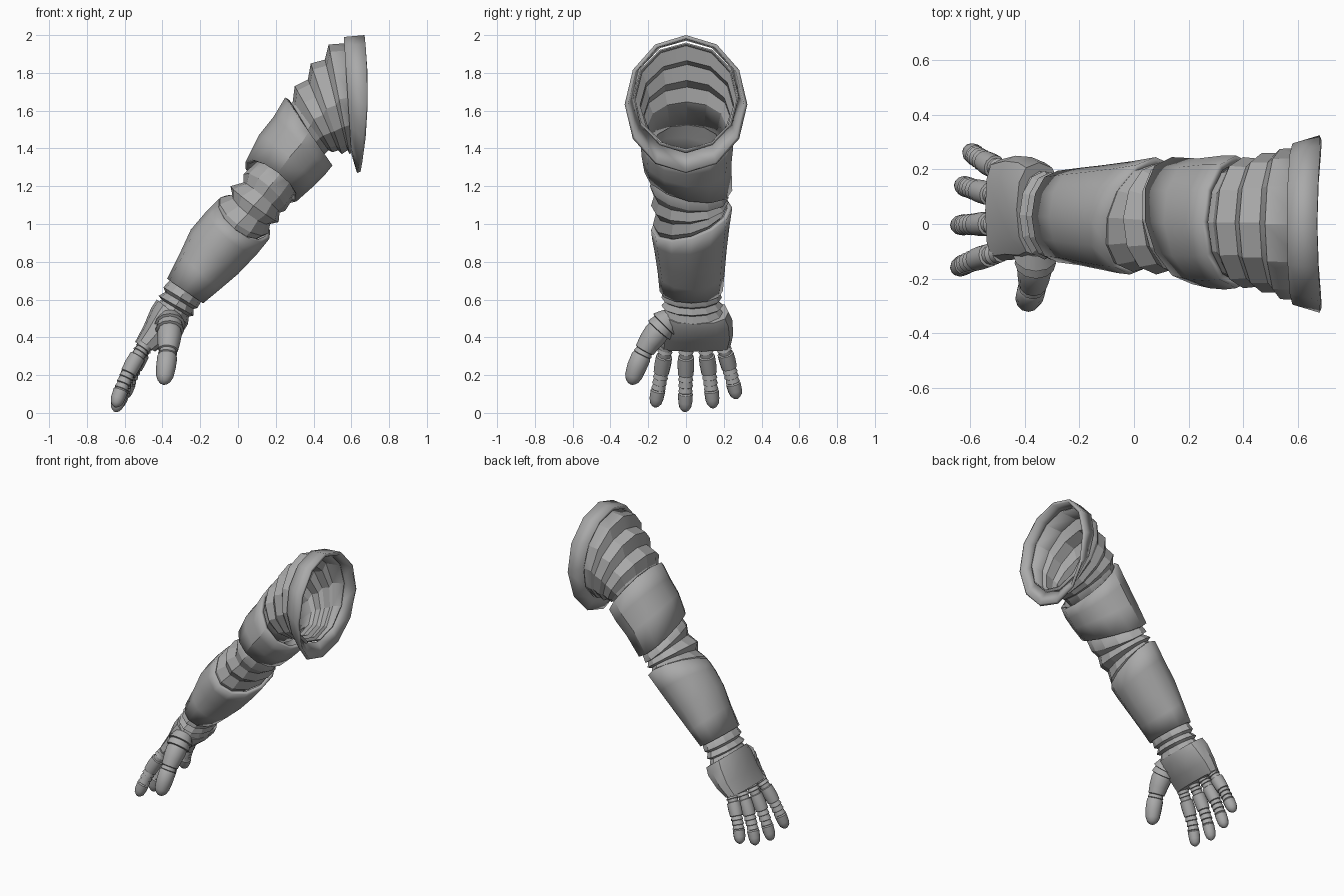
import bpy
import bmesh
from math import sin, cos, pi, radians, copysign
from mathutils import Vector

default_cube = bpy.data.objects.get("Cube")
if default_cube:
    bpy.data.objects.remove(default_cube, do_unlink=True)

steel = bpy.data.materials.new("grey steel")
steel.use_nodes = True
grey = (0.4, 0.4, 0.4, 1)
steel.diffuse_color = grey
steel.node_tree.nodes["Principled BSDF"].inputs["Base Color"].default_value = grey


def loft(name, rings, capped=False, thickness=0, crease=35):
    """Skin a list of rings, running from the shoulder towards the fingertips."""
    bm = bmesh.new()
    loops = [[bm.verts.new(p) for p in ring] for ring in rings]
    count = len(loops[0])
    for upper, lower in zip(loops, loops[1:]):
        for i in range(count):
            j = (i + 1) % count
            bm.faces.new((upper[i], upper[j], lower[j], lower[i]))
    if capped:
        bm.faces.new(loops[0][::-1])
        bm.faces.new(loops[-1])
    mesh = bpy.data.meshes.new(name)
    bm.to_mesh(mesh)
    bm.free()
    mesh.materials.append(steel)
    obj = bpy.data.objects.new(name, mesh)
    bpy.context.collection.objects.link(obj)
    if thickness:
        shell = obj.modifiers.new("plate thickness", "SOLIDIFY")
        shell.thickness = thickness
        shell.offset = -1
    bpy.ops.object.select_all(action="DESELECT")
    obj.select_set(True)
    bpy.context.view_layer.objects.active = obj
    bpy.ops.object.shade_smooth_by_angle(angle=radians(crease))
    return obj


def ring(top_x, top_z, low_x, low_z, y_front, y_back, tilt=0, bow=0, sides=12, power=1):
    """Oval section spanning an upper and a lower point, optionally tilted or bowed."""
    top, low = Vector((top_x, 0, top_z)), Vector((low_x, 0, low_z))
    half = (top - low) / 2
    axis = Vector((half.z, 0, -half.x)).normalized()
    centre = (top + low) / 2 + Vector((0, (y_front + y_back) / 2, 0))
    width = Vector((0, (y_back - y_front) / 2, 0))
    points = []
    for i in range(sides):
        angle = 2 * pi * i / sides
        c, s = cos(angle), sin(angle)
        c_soft = copysign(abs(c) ** power, c)
        s_soft = copysign(abs(s) ** power, s)
        points.append(centre + half * c_soft + width * s_soft + axis * (tilt * s + bow * s * s))
    return points


def digit(name, base, knuckle, tip, profile, sides=12):
    """Round jointed finger: a radius profile swept along a bent path."""
    base, knuckle, tip = Vector(base), Vector(knuckle), Vector(tip)
    rings = []
    for t, radius in profile:
        centre = base * (1 - t) ** 2 + knuckle * 2 * t * (1 - t) + tip * t * t
        along = ((knuckle - base) * (1 - t) + (tip - knuckle) * t).normalized()
        up = Vector((0, 1, 0)).cross(along).normalized()
        side = along.cross(up)
        rings.append([centre + radius * (up * cos(2 * pi * i / sides) + side * sin(2 * pi * i / sides))
                      for i in range(sides)])
    return loft(name, rings, capped=True, crease=32)


# Flared shoulder cuff
loft("shoulder_cuff", [
    ring(.67, 2.0, .63, 1.27, -.325, .325, bow=.03),
    ring(.56, 1.99, .60, 1.37, -.295, .295),
], thickness=.02)

# Stepped bands fanning out below the shoulder
loft("shoulder_bands", [
    ring(.61, 1.96, .63, 1.39, -.28, .28),
    ring(.48, 1.95, .59, 1.37, -.275, .275),
    ring(.46, 1.87, .58, 1.39, -.25, .26),
    ring(.385, 1.85, .55, 1.37, -.25, .26),
    ring(.37, 1.765, .53, 1.39, -.23, .24),
    ring(.30, 1.73, .50, 1.38, -.235, .245),
    ring(.29, 1.65, .48, 1.39, -.21, .22),
    ring(.18, 1.53, .40, 1.32, -.18, .19),
], thickness=.008, crease=15)

# Upper arm plate
loft("upper_arm_plate", [
    ring(.25, 1.67, .50, 1.31, -.235, .25),
    ring(.19, 1.57, .46, 1.26, -.24, .25, -.01),
    ring(.11, 1.47, .40, 1.20, -.235, .24, -.03),
    ring(.04, 1.33, .31, 1.12, -.22, .245, -.06),
], thickness=.025)

# Elbow bands, wide at the front and pinched at the back
loft("elbow_bands", [
    ring(.12, 1.35, .32, 1.18, -.18, .2, -.05),
    ring(.03, 1.265, .25, 1.07, -.19, .225, -.04),
    ring(.03, 1.22, .22, 1.06, -.17, .2, -.01),
    ring(-.04, 1.2, .215, 1.01, -.185, .225, .01),
    ring(-.03, 1.155, .17, 1.0, -.16, .2, .03),
    ring(-.095, 1.14, .16, .95, -.175, .22, .06),
    ring(-.12, 1.08, .11, .93, -.15, .19, .07),
    ring(-.18, .99, .04, .86, -.12, .17, .07),
], thickness=.008, crease=15)

# Forearm plate
loft("forearm_plate", [
    ring(-.10, 1.135, .165, .92, -.185, .245, .075),
    ring(-.165, 1.07, .10, .84, -.18, .23, .04),
    ring(-.25, .97, .0, .735, -.165, .215, .01),
    ring(-.31, .84, -.10, .65, -.15, .205),
    ring(-.375, .71, -.185, .58, -.14, .195),
], thickness=.025)

# Wrist bands
loft("wrist_bands", [
    ring(-.31, .76, -.16, .65, -.10, .155),
    ring(-.395, .665, -.215, .555, -.13, .19),
    ring(-.385, .64, -.235, .55, -.105, .17),
    ring(-.42, .62, -.235, .515, -.13, .195),
    ring(-.405, .60, -.26, .51, -.105, .175),
    ring(-.44, .57, -.265, .47, -.125, .205),
    ring(-.45, .52, -.31, .44, -.10, .18),
], thickness=.008, crease=15)

# Hand plate with a closed knuckle end
loft("hand_plate", [
    ring(-.43, .60, -.265, .47, -.12, .225, power=.8),
    ring(-.46, .555, -.29, .43, -.135, .245, power=.8),
    ring(-.50, .46, -.37, .37, -.13, .25, power=.75),
    ring(-.545, .375, -.44, .325, -.135, .235, power=.7),
], capped=True)

# Four fingers, all sharing one banded profile
finger_profile = [
    (0, .036), (.06, .038), (.07, .032), (.12, .04), (.13, .034), (.19, .034),
    (.2, .043), (.34, .044), (.47, .041), (.48, .033), (.55, .04), (.56, .033),
    (.64, .039), (.65, .032), (.72, .038), (.73, .034), (.75, .039), (.87, .037),
    (.94, .031), (.98, .019), (1, .006),
]
fingers = {
    "index_finger": ((-.49, -.105, .36), (-.60, -.13, .21), (-.65, -.165, .03)),
    "middle_finger": ((-.495, .0, .36), (-.60, .0, .20), (-.65, -.005, .005)),
    "ring_finger": ((-.49, .10, .36), (-.59, .125, .21), (-.635, .145, .025)),
    "little_finger": ((-.48, .195, .365), (-.56, .23, .24), (-.605, .27, .075)),
}
for finger_name, path in fingers.items():
    digit(finger_name, *path, finger_profile)

# Thumb
digit("thumb", (-.36, -.08, .50), (-.36, -.235, .37), (-.395, -.29, .15), [
    (0, .06), (.12, .082), (.13, .068), (.22, .076), (.23, .062),
    (.28, .066), (.42, .06), (.54, .053), (.55, .045), (.6, .051), (.61, .046),
    (.64, .053), (.78, .052), (.9, .046), (.96, .034), (.99, .018), (1, .006),
])
